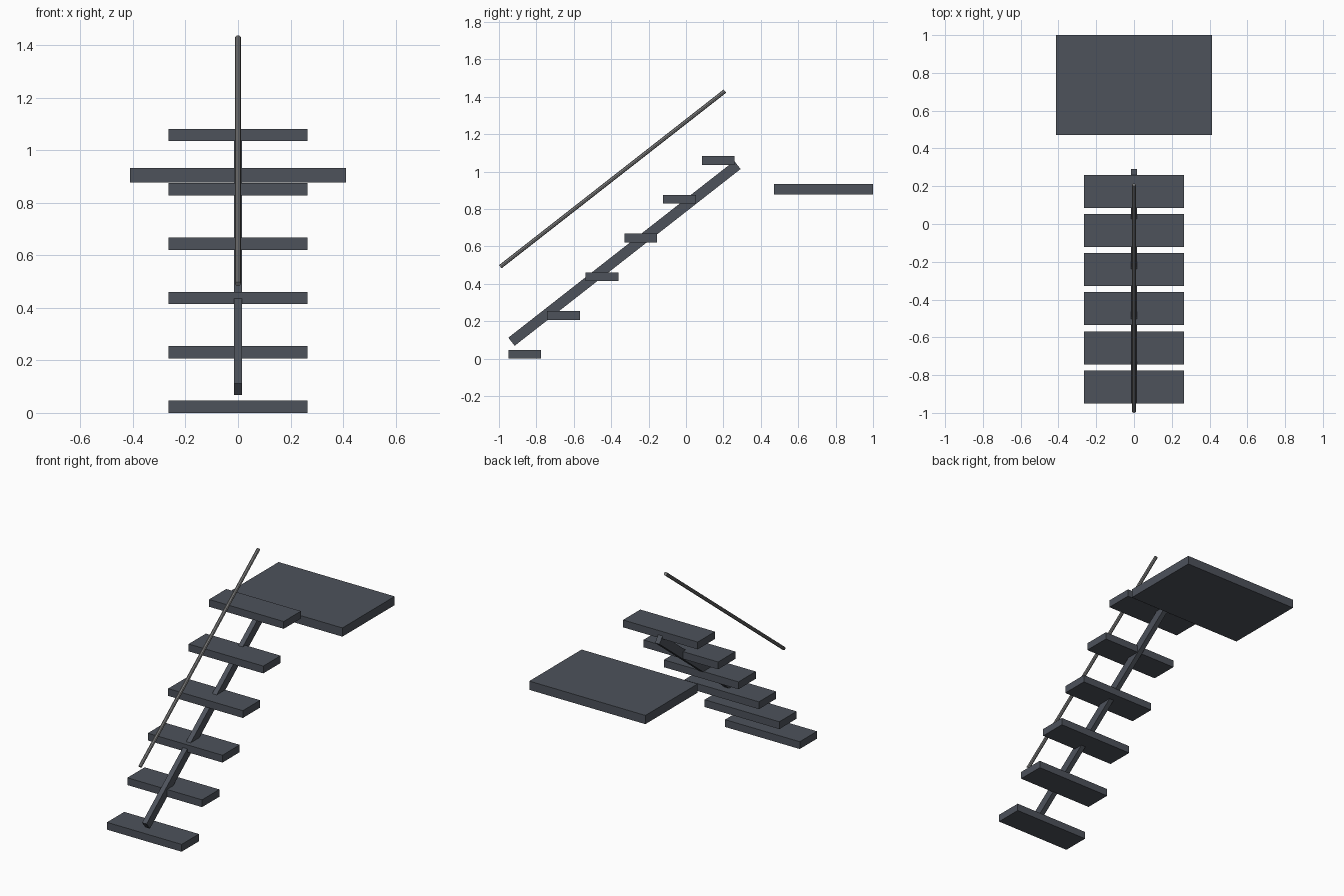
import bpy
from math import atan2
from mathutils import Matrix, Vector

if "Cube" in bpy.data.objects:
    bpy.data.objects.remove(bpy.data.objects["Cube"])


def make_material(name, colour):
    mat = bpy.data.materials.new(name)
    mat.use_nodes = True
    mat.diffuse_color = (*colour, 1)
    mat.node_tree.nodes["Principled BSDF"].inputs["Base Color"].default_value = (*colour, 1)
    return mat


slate = make_material("slate grey", (0.075, 0.085, 0.105))
steel = make_material("steel grey", (0.22, 0.22, 0.22))


def finish(name, mat):
    obj = bpy.context.object
    obj.name = obj.data.name = name
    obj.data.materials.append(mat)
    return obj


def box(name, size, centre, mat, tilt=0):
    bpy.ops.mesh.primitive_cube_add(size=1, location=centre, rotation=(tilt, 0, 0))
    obj = finish(name, mat)
    obj.data.transform(Matrix.Diagonal((*size, 1)))
    return obj


# Floating treads
for i in range(6):
    box(f"tread_{i + 1}", (0.53, 0.175, 0.047),
        (0, -0.8625 + 0.207 * i, 0.0235 + 0.207 * i), slate)

# Landing platform
box("landing", (0.824, 0.53, 0.056), (0, 0.735, 0.905), slate)

# Central sloping beam
low, high = Vector((0, -0.933, 0.09)), Vector((0, 0.275, 1.035))
run = high - low
box("stringer", (0.032, run.length, 0.055), (low + high) / 2, slate, atan2(run.z, run.y))

# Sloping handrail
low, high = Vector((0, -0.993, 0.491)), Vector((0, 0.208, 1.43))
run = high - low
bpy.ops.mesh.primitive_cylinder_add(vertices=8, radius=0.011, depth=run.length,
                                    location=(low + high) / 2,
                                    rotation=run.to_track_quat('Z', 'Y').to_euler())
finish("handrail", steel)
